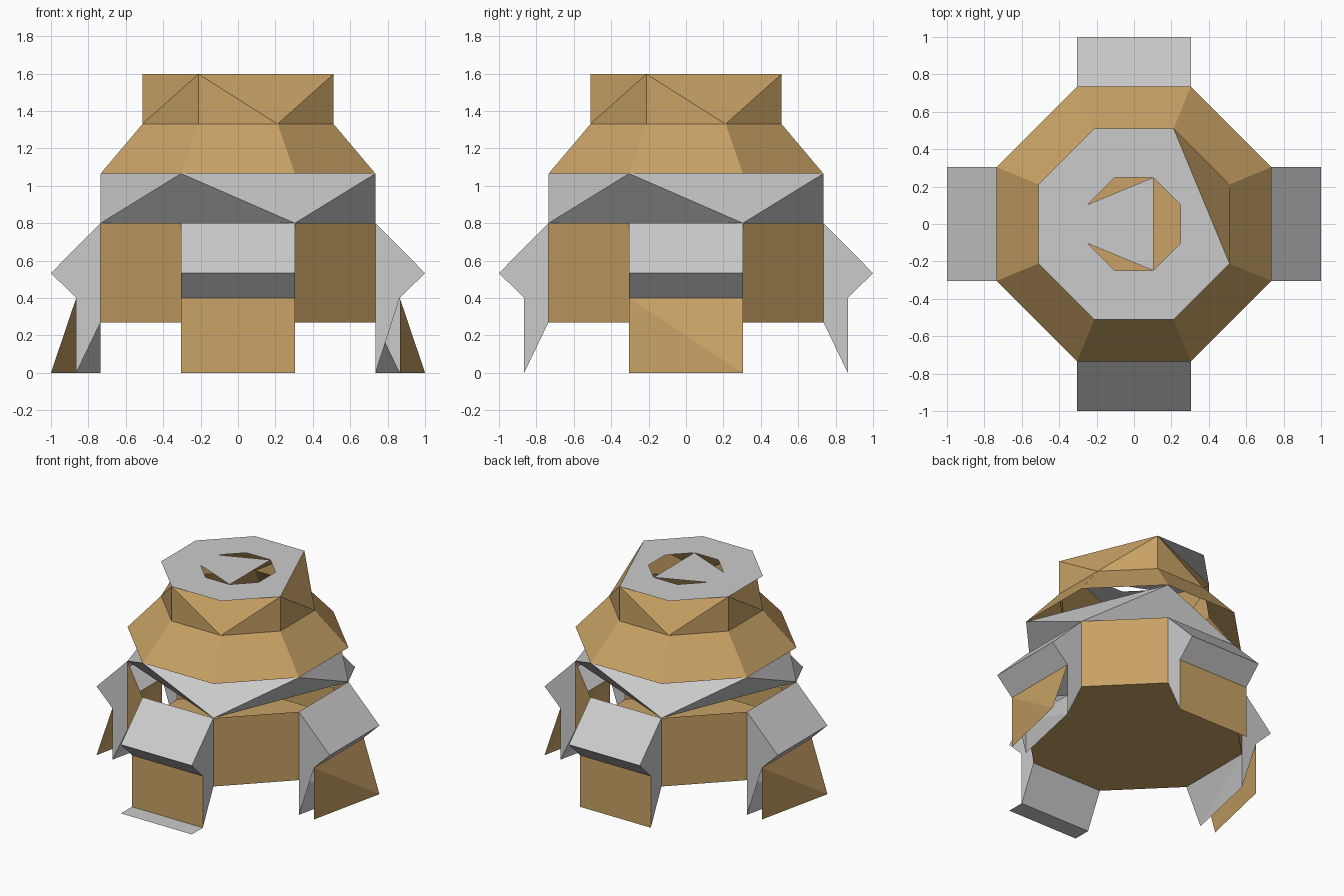
import bpy
import math
from mathutils import Matrix, Vector

if "Cube" in bpy.data.objects:
    bpy.data.objects.remove(bpy.data.objects["Cube"])

gold = bpy.data.materials.new("gold_foil")
gold.diffuse_color = (0.58, 0.36, 0.13, 1)
gold.use_nodes = True
gold.node_tree.nodes["Principled BSDF"].inputs["Base Color"].default_value = gold.diffuse_color

R_BODY, R_TOP, R_HOLE = 0.795, 0.553, 0.27
Z_FLOOR, Z_BODY, Z_BAND, Z_CONE, Z_ROOF = 0.27, 0.8, 1.065, 1.33, 1.597
HALF = 0.304  # half width of a leg


def ring(r, z):
    """Octagon corners, starting at 22.5 degrees."""
    return [Vector((r * math.cos(math.radians(22.5 + 45 * k)),
                    r * math.sin(math.radians(22.5 + 45 * k)), z)) for k in range(8)]


def build(name, faces, mat=None):
    """Make an object from a list of faces, each a list of points."""
    verts, index, polys = [], {}, []
    for face in faces:
        poly = []
        for p in face:
            key = tuple(round(c, 4) for c in p)
            if key not in index:
                index[key] = len(verts)
                verts.append(key)
            poly.append(index[key])
        polys.append(poly)
    mesh = bpy.data.meshes.new(name)
    mesh.from_pydata(verts, [], polys)
    mesh.update()
    if mat:
        mesh.materials.append(mat)
    ob = bpy.data.objects.new(name, mesh)
    bpy.context.collection.objects.link(ob)
    return ob


# Open-topped body: floor and the four diagonal walls
lo, hi = ring(R_BODY, Z_FLOOR), ring(R_BODY, Z_BODY)
body = [lo[::-1]]
for k in range(0, 8, 2):
    body.append([lo[k], lo[k + 1], hi[k + 1], hi[k]])
build("body", body, gold)

# Zigzag band: a square twisted against another square
top = ring(R_BODY, Z_BAND)
band = []
for k in range(0, 8, 2):
    band.append([hi[k], hi[(k + 2) % 8], top[k + 1]])
    band.append([hi[k], top[k + 1], top[k - 1]])
build("zigzag_band", band)

# Sloped cabin skirt
shoulder = ring(R_TOP, Z_CONE)
build("cabin_skirt", [[top[k], top[(k + 1) % 8], shoulder[(k + 1) % 8], shoulder[k]]
                      for k in range(8)], gold)

# Cabin upper wall with every other corner cut back
roof = ring(R_TOP, Z_ROOF)
wall = []
for k in range(0, 8, 2):
    wall.append([shoulder[k], shoulder[k + 1], roof[k + 1]])
    wall.append([shoulder[k + 1], shoulder[(k + 2) % 8], roof[k + 1]])
    wall.append([shoulder[k], roof[k + 1], roof[k - 1]])
build("cabin_wall", wall, gold)

# Roof plate with a hole and one clipped corner
rim = ring(R_TOP, Z_ROOF)
rim[0] = (rim[1] + rim[7]) / 2
hole = ring(R_HOLE, Z_ROOF)
build("roof_plate", [[rim[k], rim[(k + 1) % 8], hole[(k + 1) % 8], hole[k]]
                     for k in range(8)])

# Partial hatch in the hole
build("hatch", [[hole[1], hole[3], hole[4], hole[6]]])


# Legs: grey shell plus gold outer panel, drawn on +x and turned into place
def leg(name, turn, bent):
    rot = Matrix.Rotation(math.radians(turn), 3, 'Z')

    def side(y, inner_x):
        pts = [(0.735, Z_BODY), (1, 0.533), (0.865, 0.4), (inner_x, 0), (0.735, Z_FLOOR)]
        return [rot @ Vector((x, y, z)) for x, z in pts]

    a = side(-HALF, 0.735 if bent else 0.865)
    b = side(HALF, 0.865)
    shell = [a[::-1], b]
    for i in (0, 1):
        shell.append([a[i], a[i + 1], b[i + 1], b[i]])
    shell.append([a[3], a[4], b[3]])
    shell.append([a[4], b[4], b[3]])
    build(name + "_shell", shell)

    foot_a = rot @ Vector((0.865, -HALF, 0))
    foot_b = rot @ Vector((1 if bent else 0.865, HALF, 0))
    build(name + "_panel", [[a[2], foot_b, b[2]], [a[2], foot_a, foot_b]], gold)


leg("right_leg", 0, True)
leg("back_leg", 90, False)
leg("left_leg", 180, True)
leg("front_leg", 270, False)

# Flat foot plate under the front leg
build("front_foot", [[(-HALF, -1, 0), (HALF, -1, 0), (HALF, -0.865, 0), (-HALF, -0.865, 0)]])
